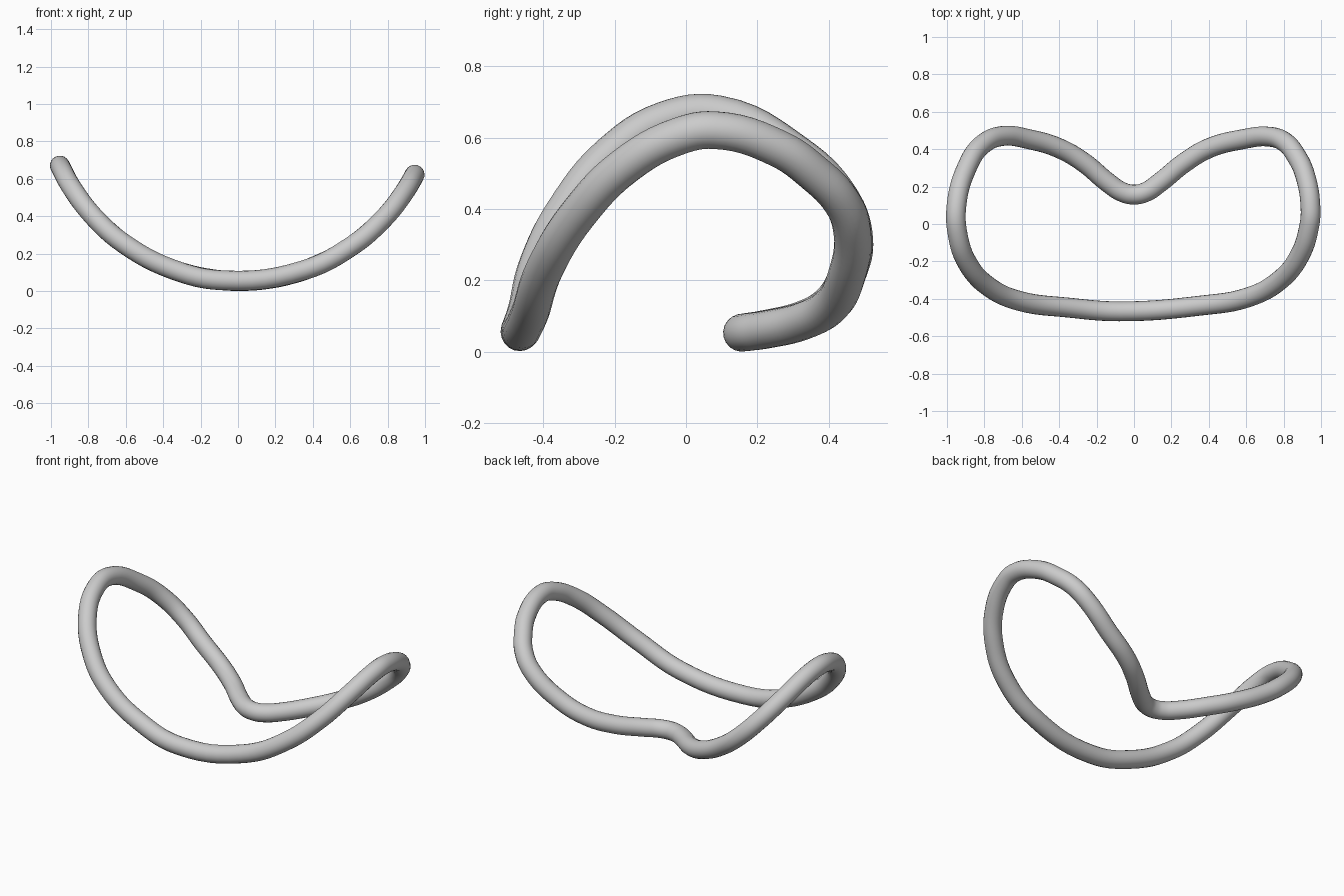
import bpy
from math import sqrt

if "Cube" in bpy.data.objects:
    bpy.data.objects.remove(bpy.data.objects["Cube"])

TUBE = 0.053      # tube radius
BEND = 1.055      # radius of the upward bend seen from the front
BEND_X = 0.008    # centre of the bend

# outline of the loop seen from above
outline = [
    (-0.95, 0.09), (-0.942, -0.06), (-0.89, -0.21), (-0.77, -0.34), (-0.61, -0.412),
    (-0.35, -0.447), (-0.08, -0.467), (0.35, -0.437), (0.61, -0.392),
    (0.78, -0.30), (0.885, -0.17), (0.935, -0.02), (0.944, 0.08),
    (0.915, 0.26), (0.87, 0.36), (0.81, 0.435), (0.73, 0.466),
    (0.565, 0.45), (0.40, 0.405), (0.27, 0.328), (0.136, 0.22),
    (0.065, 0.172), (0.0, 0.157), (-0.065, 0.172), (-0.135, 0.218),
    (-0.27, 0.33), (-0.40, 0.405), (-0.56, 0.453), (-0.70, 0.471),
    (-0.81, 0.425), (-0.89, 0.31),
]


def bend_height(x):
    return TUBE + BEND - sqrt(BEND ** 2 - (x - BEND_X) ** 2)


# closed round tube following the bent outline
curve = bpy.data.curves.new("bent_loop", 'CURVE')
curve.dimensions = '3D'
curve.resolution_u = 6
curve.bevel_depth = TUBE
curve.bevel_resolution = 8
spline = curve.splines.new('BEZIER')
spline.bezier_points.add(len(outline) - 1)
for point, (x, y) in zip(spline.bezier_points, outline):
    point.co = (x, y, bend_height(x))
    point.handle_left_type = point.handle_right_type = 'AUTO'
spline.use_cyclic_u = True

loop = bpy.data.objects.new("bent_loop", curve)
bpy.context.collection.objects.link(loop)
bpy.context.view_layer.objects.active = loop
loop.select_set(True)
bpy.ops.object.convert(target='MESH')
bpy.ops.object.shade_smooth()
